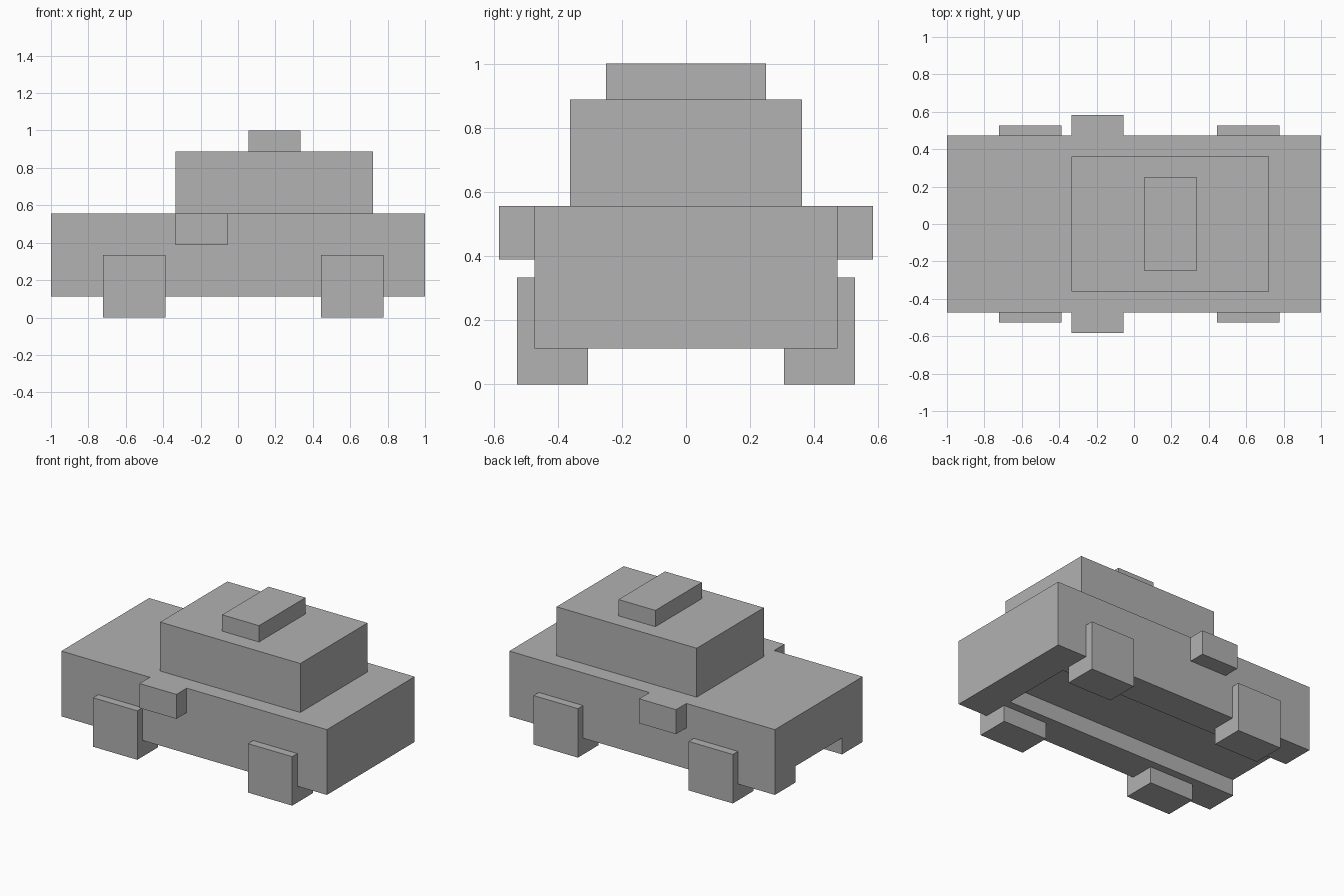
import bpy
import bmesh

cube = bpy.data.objects.get("Cube")
if cube:
    bpy.data.objects.remove(cube, do_unlink=True)

U = 1 / 18  # the model sits on a block grid, 36 blocks long

grey = bpy.data.materials.new("plain grey")
grey.use_nodes = True
colour = (0.445, 0.445, 0.445, 1)
grey.diffuse_color = colour
grey.node_tree.nodes["Principled BSDF"].inputs["Base Color"].default_value = colour


def finish(name, bm):
    mesh = bpy.data.meshes.new(name)
    bm.to_mesh(mesh)
    bm.free()
    mesh.materials.append(grey)
    obj = bpy.data.objects.new(name, mesh)
    bpy.context.collection.objects.link(obj)
    return obj


def box(name, x, y, z):
    """Box from (low, high) block ranges on each axis."""
    bm = bmesh.new()
    bmesh.ops.create_cube(bm, size=1)
    for v in bm.verts:
        v.co = [U * (r[0] if c < 0 else r[1]) for c, r in zip(v.co, (x, y, z))]
    return finish(name, bm)


# Body with an underside channel, open at the bonnet end
body = box("body", (-18, 18), (-8.5, 8.5), (2, 10))
cutter = box("channel_cutter", (-20, 14), (-4.5, 4.5), (0, 4))
cutter.hide_render = True
cutter.hide_viewport = True
cut = body.modifiers.new("channel", "BOOLEAN")
cut.operation = "DIFFERENCE"
cut.solver = "EXACT"
cut.object = cutter

# Cabin and roof box
box("cabin", (-6, 13), (-6.5, 6.5), (10, 16))
box("roof_box", (1, 6), (-4.5, 4.5), (16, 18))

# Wheels and side mirrors on both sides
for side, s in (("front", -1), ("back", 1)):
    for end, x in (("bonnet", (-13, -7)), ("tail", (8, 14))):
        box(f"{side}_{end}_wheel", x, sorted((5.5 * s, 9.5 * s)), (0, 6))
    box(f"{side}_mirror", (-6, -1), sorted((8.5 * s, 10.5 * s)), (7, 10))

# Apply the channel cut and drop the cutter
bpy.context.view_layer.update()
graph = bpy.context.evaluated_depsgraph_get()
result = bpy.data.meshes.new_from_object(body.evaluated_get(graph))
body.modifiers.clear()
body.data = result
bpy.data.objects.remove(cutter, do_unlink=True)
